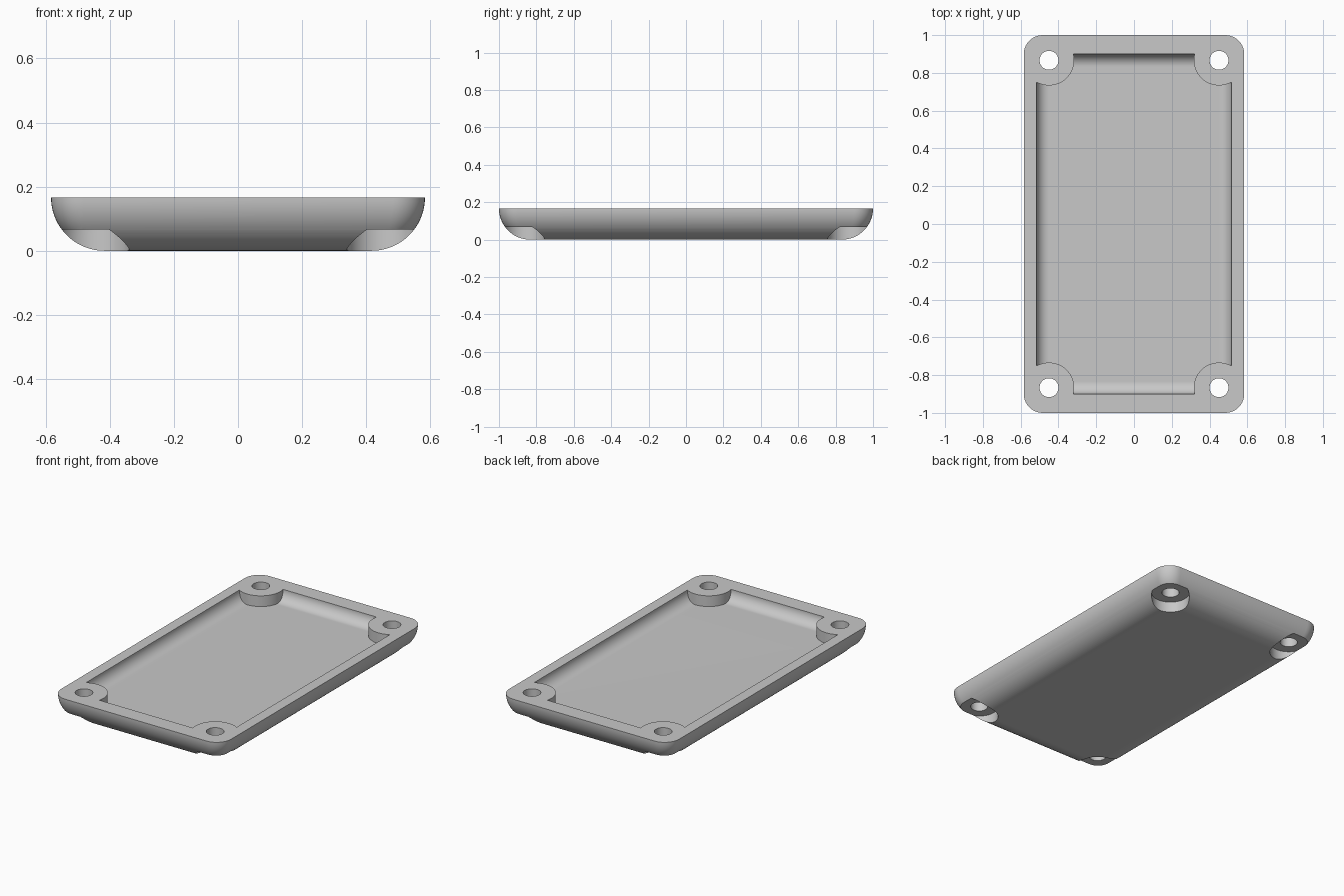
import bpy, bmesh, math
from mathutils import Vector

if "Cube" in bpy.data.objects:
    bpy.data.objects.remove(bpy.data.objects["Cube"], do_unlink=True)

UNIT = 1 / 30
HALF_X, HALF_Y, HEIGHT = 17.5 * UNIT, 30 * UNIT, 5 * UNIT
SCREW_X, SCREW_Y = 13.5 * UNIT, 26 * UNIT

grey = bpy.data.materials.new("plain grey")
grey.use_nodes = True
grey.diffuse_color = (0.58, 0.58, 0.58, 1)
grey.node_tree.nodes["Principled BSDF"].inputs["Base Color"].default_value = grey.diffuse_color


def link(bm, name):
    bmesh.ops.recalc_face_normals(bm, faces=bm.faces)
    mesh = bpy.data.meshes.new(name)
    bm.to_mesh(mesh)
    bm.free()
    mesh.materials.append(grey)
    obj = bpy.data.objects.new(name, mesh)
    bpy.context.collection.objects.link(obj)
    return obj


def tray_solid(name, hx, hy, corner, bottom, fillet, extra, steps=24, corner_steps=10):
    """Block with a quarter-round lower edge; a ball of the corner radius rounds the mitres."""
    bm = bmesh.new()
    levels = [(math.pi / 2 * (1 - i / steps), 0) for i in range(steps + 1)]
    if extra:
        levels.append((0, extra))
    rings = []
    for phi, lift in levels:
        inset = fillet - (fillet - corner) * math.cos(phi)
        z = bottom + fillet - (fillet - corner) * math.sin(phi) + lift
        wall_x = Vector((math.cos(phi), 0, -math.sin(phi)))
        wall_y = Vector((0, math.cos(phi), -math.sin(phi)))
        arc = [Vector((hx - inset, hy - inset, z)) + corner * wall_x.slerp(wall_y, k / corner_steps)
               if phi < 1.57 else Vector((hx - inset, hy - inset, bottom))
               for k in range(corner_steps + 1)]
        ring = []
        for sx, sy in [(1, 1), (-1, 1), (-1, -1), (1, -1)]:
            for p in (arc if sx * sy > 0 else reversed(arc)):
                ring.append(bm.verts.new((sx * p.x, sy * p.y, p.z)))
        rings.append(ring)
    for low, high in zip(rings, rings[1:]):
        for i in range(len(low)):
            j = (i + 1) % len(low)
            bm.faces.new((low[i], low[j], high[j], high[i]))
    bm.faces.new(rings[0])
    bm.faces.new(rings[-1])
    bmesh.ops.remove_doubles(bm, verts=bm.verts, dist=0.00001)
    return link(bm, name)


def corner_cylinders(name, radius, low, high):
    """One upright cylinder at each of the four screw positions."""
    bm = bmesh.new()
    for sx in (-1, 1):
        for sy in (-1, 1):
            made = bmesh.ops.create_cone(bm, cap_ends=True, segments=64, radius1=radius,
                                         radius2=radius, depth=high - low)
            bmesh.ops.translate(bm, verts=made["verts"],
                                vec=(sx * SCREW_X, sy * SCREW_Y, (low + high) / 2))
    return link(bm, name)


def cut(target, cutter):
    cutter.hide_render = True
    mod = target.modifiers.new("cut", "BOOLEAN")
    mod.operation = "DIFFERENCE"
    mod.solver = "EXACT"
    mod.object = cutter
    bpy.context.view_layer.objects.active = target
    bpy.ops.object.modifier_apply(modifier=mod.name)
    bpy.data.objects.remove(cutter, do_unlink=True)


# Outer shell with rounded underside
cover = tray_solid("enclosure_cover", HALF_X, HALF_Y, 3 * UNIT, 0, HEIGHT, 0)

# Shallow interior, leaving round screw posts standing in the corners
cavity = tray_solid("cavity_cutter", 15.5 * UNIT, 27 * UNIT, 0.3 * UNIT, 3 * UNIT, 2 * UNIT, 0.1)
cut(cavity, corner_cylinders("post_shapes", 4 * UNIT, -0.1, 0.4))
cut(cover, cavity)

# Screw head recesses below and through holes
cut(cover, corner_cylinders("recess_cutter", 3.3 * UNIT, -0.1, 2 * UNIT))
cut(cover, corner_cylinders("hole_cutter", 1.5 * UNIT, -0.2, 0.4))

# Smooth curved walls, crisp rims
bpy.ops.object.select_all(action="DESELECT")
cover.select_set(True)
bpy.context.view_layer.objects.active = cover
bpy.ops.object.shade_smooth_by_angle(angle=math.radians(25))
